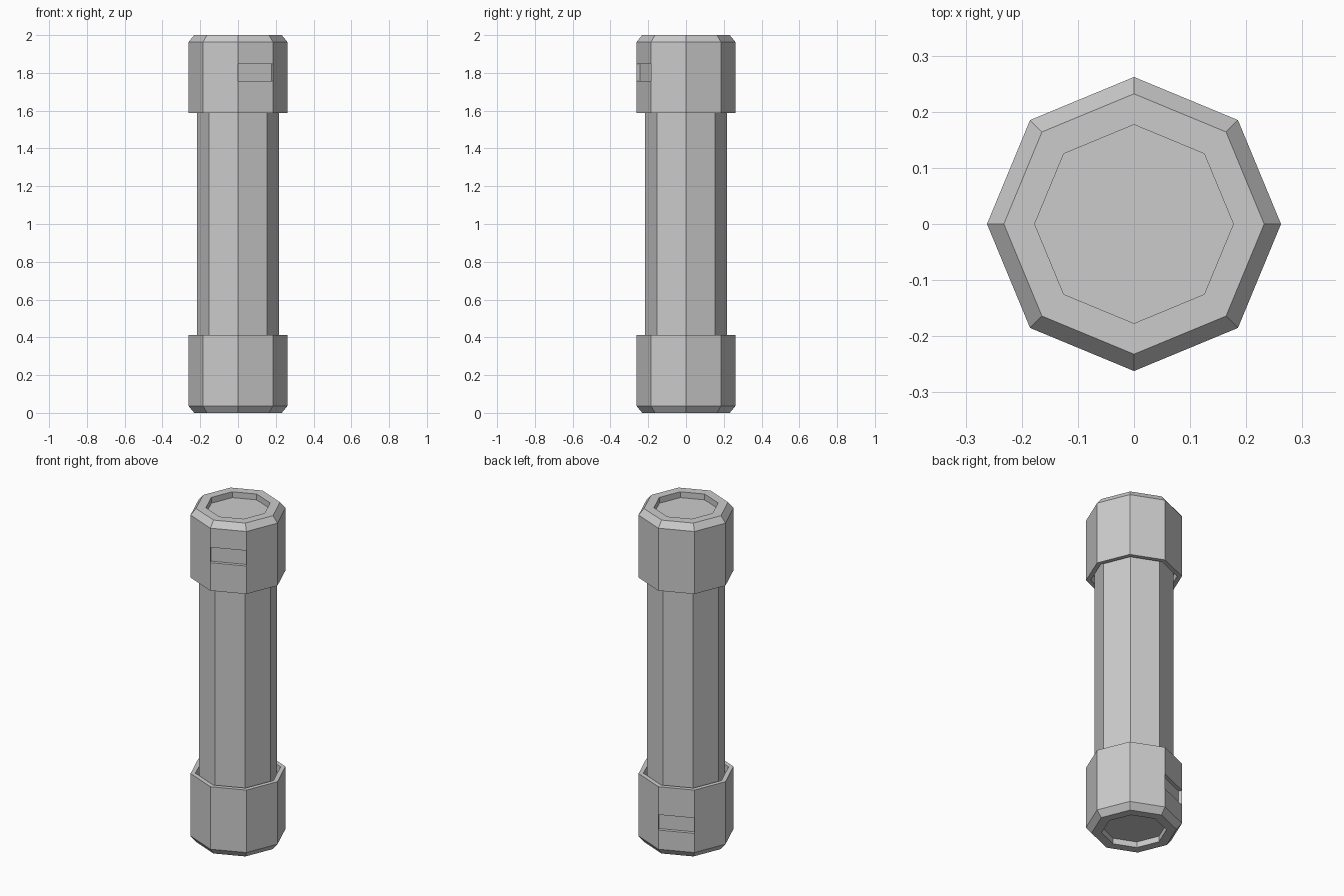
import bpy, bmesh
from math import radians, sin, cos
from mathutils import Matrix, Vector

if "Cube" in bpy.data.objects:
    bpy.data.objects.remove(bpy.data.objects["Cube"])

SIDES = 8


def octagon_lathe(profile):
    """Eight-sided stack of rings from (radius, z) points, closed at both ends."""
    bm = bmesh.new()
    rings = [[bm.verts.new((r * cos(radians(45 * i)), r * sin(radians(45 * i)), z))
              for i in range(SIDES)] for r, z in profile]
    for a, b in zip(rings, rings[1:]):
        for i in range(SIDES):
            j = (i + 1) % SIDES
            bm.faces.new((a[i], a[j], b[j], b[i]))
    bm.faces.new(rings[0])
    bm.faces.new(rings[-1])
    bmesh.ops.recalc_face_normals(bm, faces=bm.faces)
    return bm


def finish(bm, name):
    bmesh.ops.recalc_face_normals(bm, faces=bm.faces)
    mesh = bpy.data.meshes.new(name)
    bm.to_mesh(mesh)
    bm.free()
    obj = bpy.data.objects.new(name, mesh)
    bpy.context.collection.objects.link(obj)


def end_cap(name, inverted):
    # recessed end, chamfer, outer wall with slot band, rim and socket
    bm = octagon_lathe([(0.177, 1.965), (0.177, 2.0), (0.232, 2.0), (0.262, 1.963),
                        (0.262, 1.848), (0.262, 1.756), (0.262, 1.588),
                        (0.235, 1.588), (0.235, 1.63)])
    # shallow slot pressed into one facet
    out = Vector((cos(radians(-67.5)), sin(radians(-67.5)), 0))
    face = max(bm.faces, key=lambda f: f.normal.dot(out)
               - 10 * abs(f.calc_center_median().z - 1.802))
    slot = bmesh.ops.extrude_discrete_faces(bm, faces=[face])["faces"][0]
    bmesh.ops.translate(bm, verts=slot.verts, vec=out * -0.02)
    # the lower cap is the upper one inverted through the model's centre
    if inverted:
        bm.transform(Matrix.Translation((0, 0, 2)) @ Matrix.Diagonal((-1, -1, -1, 1)))
    finish(bm, name)


# Central shaft
finish(octagon_lathe([(0.216, 0.35), (0.216, 1.65)]), "shaft")

# End caps
end_cap("upper_cap", False)
end_cap("lower_cap", True)
